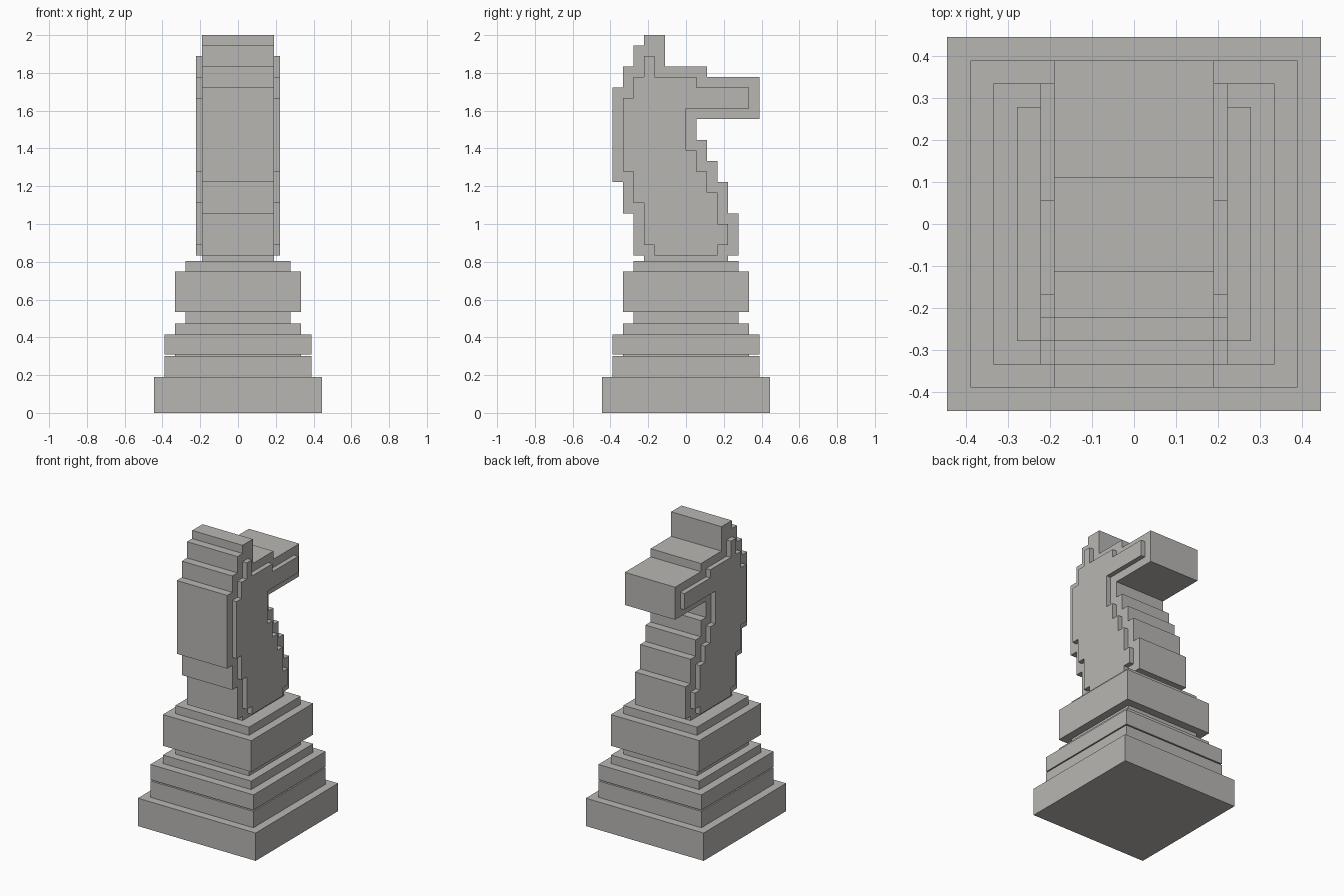
import bpy, bmesh

if "Cube" in bpy.data.objects:
    bpy.data.objects.remove(bpy.data.objects["Cube"])

U = 1 / 18  # block unit of the stepped outline

stone = bpy.data.materials.new("warm grey stone")
stone.diffuse_color = (0.48, 0.47, 0.45, 1)
stone.use_nodes = True
stone.node_tree.nodes["Principled BSDF"].inputs["Base Color"].default_value = stone.diffuse_color


def finish(name, bm):
    bmesh.ops.recalc_face_normals(bm, faces=bm.faces)
    mesh = bpy.data.meshes.new(name)
    bm.to_mesh(mesh)
    bm.free()
    mesh.materials.append(stone)
    obj = bpy.data.objects.new(name, mesh)
    bpy.context.collection.objects.link(obj)
    return obj


def box(name, hx, hy, z0, z1):
    bm = bmesh.new()
    bmesh.ops.create_cube(bm, size=1)
    for v in bm.verts:
        v.co = (v.co.x * 2 * hx, v.co.y * 2 * hy, z0 if v.co.z < 0 else z1)
    return finish(name, bm)


def slab(name, start, steps, x0, x1):
    """Stepped side outline: each step moves along y, then along z (block units)."""
    y, z = start
    pts = [(y, z)]
    for ny, nz in steps:
        pts += [(ny, z), (ny, nz)]
        z = nz
    bm = bmesh.new()
    face = bm.faces.new([bm.verts.new((x0, a * U, b * U)) for a, b in pts])
    ext = bmesh.ops.extrude_face_region(bm, geom=[face])
    for v in ext["geom"]:
        if isinstance(v, bmesh.types.BMVert):
            v.co.x = x1
    return finish(name, bm)


# Square pedestal tiers: name, half width, bottom, top
for name, h, z0, z1 in [
    ("plinth", 8 * U, 0, 0.19),
    ("lower_step", 7 * U, 0.19, 0.302),
    ("thin_groove", 6 * U, 0.302, 0.31),
    ("middle_step", 7 * U, 0.31, 0.414),
    ("upper_step", 6 * U, 0.414, 0.472),
    ("waist", 5 * U, 0.472, 0.535),
    ("collar", 6 * U, 0.535, 0.748),
    ("collar_top", 5 * U, 0.748, 0.804),
]:
    box(name, h, h, z0, z1)

# Narrow foot under the horse neck
box("neck_foot", 0.19, 4 * U, 0.804, 15 * U)

# Horse head and neck, nose towards +y
slab("horse_body", (-5, 15),
     [(5, 19), (4, 22), (3, 24), (2, 26), (1, 28), (7, 32), (2, 33), (-2, 36),
      (-4, 35), (-5, 33), (-6, 31), (-7, 22), (-6, 19), (-5, 15)][:-1] + [(-5, 15.001)],
     -0.19, 0.19)

# Raised plates on both flanks
plate = [(3, 16), (4, 18), (3, 21), (2, 23), (1, 25), (0, 29), (6, 31), (1, 32),
         (-3, 34), (-4, 32), (-5, 30), (-6, 23), (-5, 20), (-4, 16), (-3, 15.001)]
for side, s in (("left", -1), ("right", 1)):
    slab(side + "_flank_plate", (-3, 15), plate, s * 0.19, s * 4 * U)
